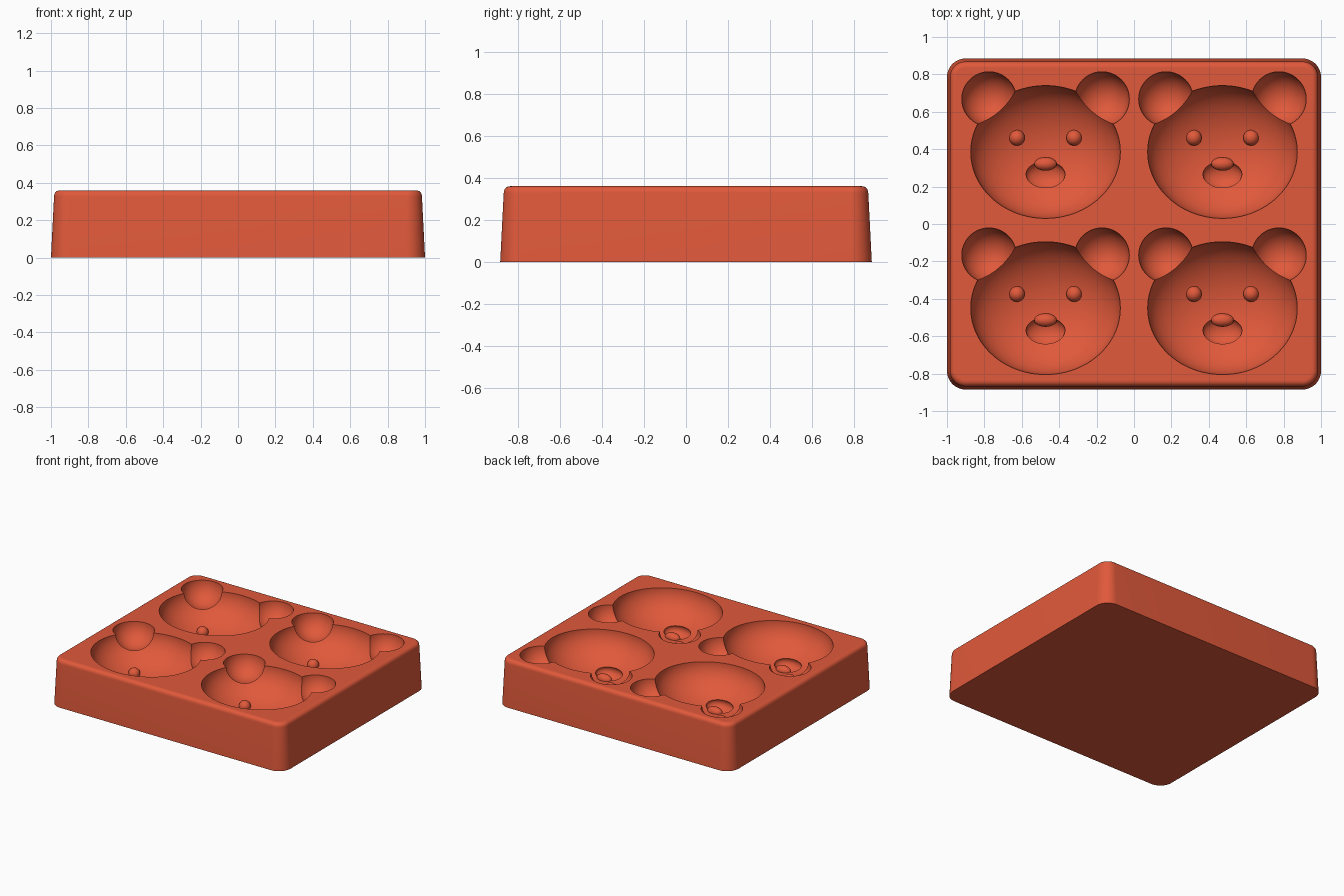
import bpy, bmesh, math
from mathutils import Matrix, Vector

cube = bpy.data.objects.get("Cube")
if cube:
    bpy.data.objects.remove(cube, do_unlink=True)

HEIGHT = 0.36
HALF_X, HALF_Y, CORNER = 1.0, 0.885, 0.1
TAPER, FILLET = 0.017, 0.03

red = bpy.data.materials.new("terracotta_red")
color = (0.75, 0.10, 0.043, 1)
red.use_nodes = True
red.diffuse_color = color
bsdf = red.node_tree.nodes["Principled BSDF"]
bsdf.inputs["Base Color"].default_value = color
bsdf.inputs["Roughness"].default_value = 0.6


def add_object(name, bm):
    bmesh.ops.recalc_face_normals(bm, faces=bm.faces[:])
    mesh = bpy.data.meshes.new(name)
    bm.to_mesh(mesh)
    bm.free()
    mesh.materials.append(red)
    obj = bpy.data.objects.new(name, mesh)
    bpy.context.collection.objects.link(obj)
    return obj


def ellipsoid(name, center, radii, segments=64, rings=49):
    bm = bmesh.new()
    matrix = Matrix.Translation(center) @ Matrix.Diagonal((*radii, 1))
    bmesh.ops.create_uvsphere(bm, u_segments=segments, v_segments=rings, radius=1, matrix=matrix)
    return add_object(name, bm)


def boolean(target, tool, operation):
    mod = target.modifiers.new("cut", 'BOOLEAN')
    mod.operation, mod.object, mod.solver = operation, tool, 'EXACT'
    bpy.context.view_layer.update()
    bpy.context.view_layer.objects.active = target
    bpy.ops.object.modifier_apply(modifier=mod.name)


def remove(obj):
    bpy.data.objects.remove(obj, do_unlink=True)


def rounded_loop(bm, inset, z, steps=12):
    """Rounded rectangle of vertices, shrunk by inset."""
    radius = CORNER - inset
    loop = []
    for quarter, (sx, sy) in enumerate([(1, 1), (-1, 1), (-1, -1), (1, -1)]):
        for i in range(steps + 1):
            a = math.pi / 2 * (quarter + i / steps)
            loop.append(bm.verts.new((sx * (HALF_X - CORNER) + radius * math.cos(a),
                                      sy * (HALF_Y - CORNER) + radius * math.sin(a), z)))
    return loop


# Mould block: tapered walls and a rounded upper edge
profile = [(0, 0), (TAPER * 0.97, HEIGHT - FILLET - 0.004)]
for i in range(7):
    a = math.pi / 2 * i / 6
    profile.append((TAPER + FILLET * (1 - math.cos(a)), HEIGHT - FILLET * (1 - math.sin(a))))
profile.append((TAPER + FILLET + 0.004, HEIGHT))
bm = bmesh.new()
loops = [rounded_loop(bm, inset, z) for inset, z in profile]
for low, high in zip(loops, loops[1:]):
    for i in range(len(low)):
        j = (i + 1) % len(low)
        bm.faces.new((low[i], low[j], high[j], high[i]))
bm.faces.new(loops[0][::-1])
bm.faces.new(loops[-1])
block = add_object("mould_block", bm)

# Bear face cutter: head, ears and muzzle joined
RX, RY, DEPTH = 0.4, 0.355, 0.24


def on_bowl(x, y):
    return Vector((x, y, -DEPTH * math.sqrt(1 - (x / RX) ** 2 - (y / RY) ** 2)))


face = ellipsoid("bear_face_cutter", (0, 0, 0), (RX, RY, DEPTH), 96, 65)
additions = [ellipsoid("ear", (s * 0.302, 0.283, 0), (0.146,) * 3) for s in (-1, 1)]
additions.append(ellipsoid("muzzle", on_bowl(0, -0.123), (0.105, 0.075, 0.055)))

# Eyes and nose stay standing as bumps inside the cavity
bumps = [ellipsoid("eye", on_bowl(s * 0.153, 0.076), (0.042,) * 3, 32, 21) for s in (-1, 1)]
bumps.append(ellipsoid("nose", on_bowl(0, -0.064), (0.06, 0.036, 0.036), 32, 21))
for tools, operation in ((additions, 'UNION'), (bumps, 'DIFFERENCE')):
    for tool in tools:
        boolean(face, tool, operation)
        remove(tool)

# Four cavities
for x in (-0.473, 0.473):
    for y in (-0.45, 0.385):
        face.location = (x, y, HEIGHT)
        boolean(block, face, 'DIFFERENCE')
remove(face)

# Drop any loose crumbs of bump outside the block, then shade
for obj in bpy.context.selected_objects:
    obj.select_set(False)
block.select_set(True)
bpy.context.view_layer.objects.active = block
bpy.ops.object.shade_smooth_by_angle(angle=math.radians(30))
